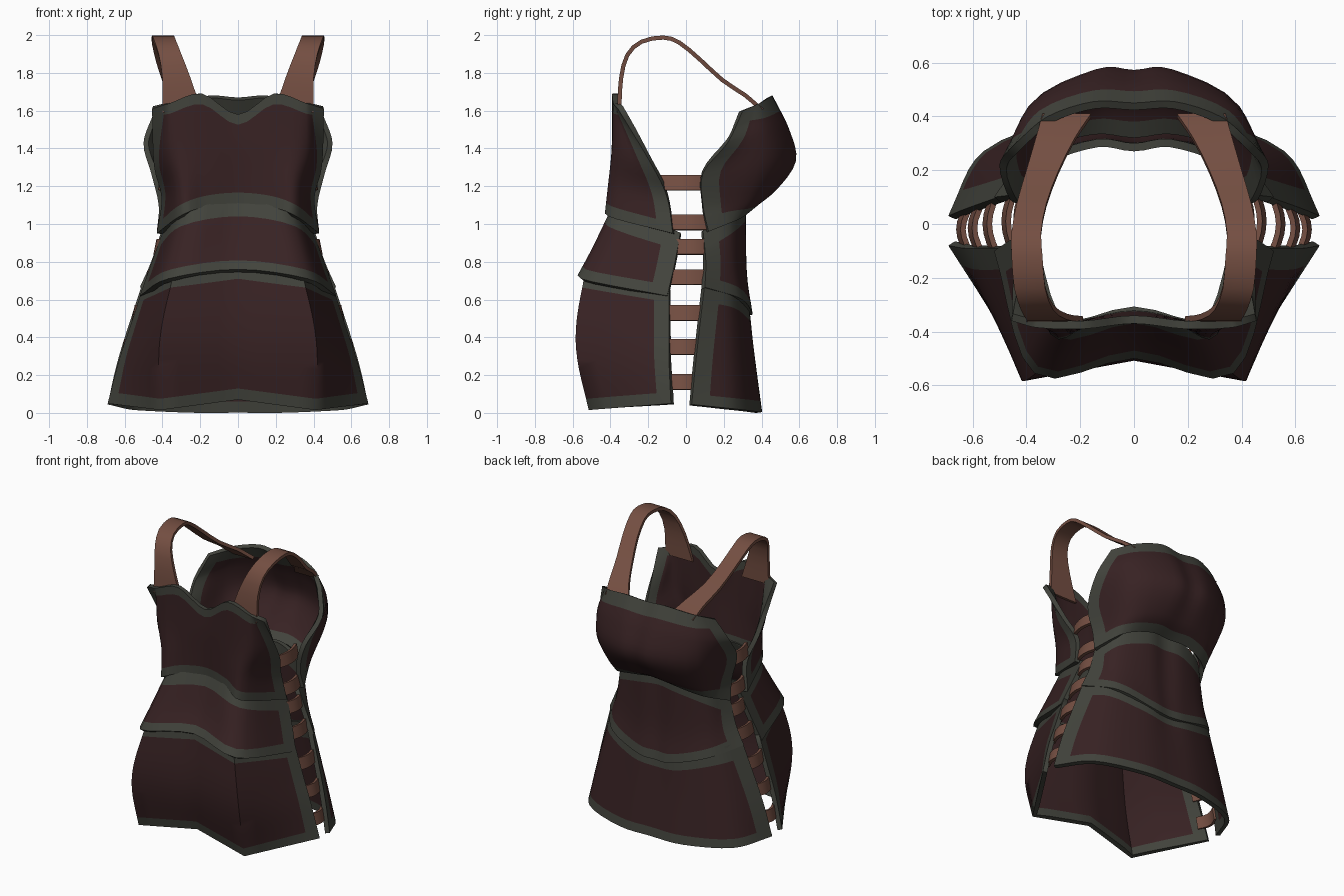
import bpy, bmesh, math
from mathutils import Vector

if "Cube" in bpy.data.objects:
    bpy.data.objects.remove(bpy.data.objects["Cube"], do_unlink=True)


def material(name, rgb):
    mat = bpy.data.materials.new(name)
    mat.use_nodes = True
    mat.diffuse_color = (*rgb, 1)
    mat.node_tree.nodes["Principled BSDF"].inputs["Base Color"].default_value = (*rgb, 1)
    return mat


LEATHER = material("dark red leather", (0.039, 0.016, 0.017))
TRIM = material("grey green trim", (0.054, 0.056, 0.045))
STRAP = material("brown strap", (0.175, 0.077, 0.054))


def point_on(pts, t, smooth):
    """Point at parameter t of a polyline, or of a smooth curve through it."""
    last = len(pts) - 1
    i = min(int(t), last - 1)
    f = t - i
    a, b = pts[i], pts[i + 1]
    if not smooth:
        return a.lerp(b, f)
    before = pts[i - 1] if i > 0 else a * 2 - b
    after = pts[i + 2] if i + 2 <= last else b * 2 - a
    ta, tb = (b - before) / 2, (after - a) / 2
    return (a * (2 * f**3 - 3 * f**2 + 1) + ta * (f**3 - 2 * f**2 + f)
            + b * (3 * f**2 - 2 * f**3) + tb * (f**3 - f**2))


def sample(pts, first, final, steps, smooth):
    """Sample a curve, with one border step of the given width at each end."""
    last = len(pts) - 1
    start = min(first / (pts[1] - pts[0]).length, 0.8)
    end = last - min(final / (pts[-1] - pts[-2]).length, 0.8)
    stops = [start, *range(1, last), end]
    params = [0.0]
    for a, b in zip(stops, stops[1:]):
        params += [a + (b - a) * k / steps for k in range(steps)]
    params += [end, last]
    return [point_on(pts, t, smooth) for t in params]


def sheet(name, grid, thickness, mats, flip=False, mirror=False):
    """Thick sheet from a grid of points; border faces take the second material."""
    bm = bmesh.new()
    verts = [[bm.verts.new(p) for p in row] for row in grid]
    rows, cols = len(grid) - 1, len(grid[0]) - 1
    for r in range(rows):
        for c in range(cols):
            quad = [verts[r][c], verts[r][c + 1], verts[r + 1][c + 1], verts[r + 1][c]]
            face = bm.faces.new(quad[::-1] if flip else quad)
            if len(mats) > 1 and (r in (0, rows - 1) or c in (0, cols - 1)):
                face.material_index = 1
    mesh = bpy.data.meshes.new(name)
    bm.to_mesh(mesh)
    bm.free()
    for mat in mats:
        mesh.materials.append(mat)
    ob = bpy.data.objects.new(name, mesh)
    bpy.context.collection.objects.link(ob)
    bpy.ops.object.select_all(action="DESELECT")
    bpy.context.view_layer.objects.active = ob
    ob.select_set(True)
    solid = ob.modifiers.new("thickness", "SOLIDIFY")
    solid.thickness = thickness
    solid.offset = -1
    bpy.ops.object.modifier_apply(modifier=solid.name)
    if mirror:
        ob.modifiers.new("other side", "MIRROR")
        bpy.ops.object.modifier_apply(modifier="other side")
    bpy.ops.object.shade_smooth_by_angle(angle=math.radians(75))


def panel(name, half_rows, trims, rounded=True, back=False):
    """Armour panel with side, bottom and top trim; rows run from centre to left."""
    side, bottom, top = trims
    rows = []
    for half in half_rows:
        left = [Vector(p) for p in half]
        right = [Vector((-p.x, p.y, p.z)) for p in left[:0:-1]]
        rows.append(sample(right + left, side, side, 4, rounded))
    columns = [sample(list(col), bottom, top, 4, True) for col in zip(*rows)]
    sheet(name, list(zip(*columns)), 0.03, [LEATHER, TRIM], flip=back)


# Front panels, each listed from its bottom edge up
panel("front_chest_panel", [
    [(0, -.35, 1.11), (.18, -.385, 1.09), (.31, -.41, 1.04), (.43, -.07, .95)],
    [(0, -.36, 1.25), (.18, -.385, 1.25), (.32, -.39, 1.22), (.405, -.1, 1.14)],
    [(0, -.37, 1.42), (.18, -.385, 1.42), (.36, -.375, 1.4), (.445, -.18, 1.31)],
    [(0, -.37, 1.58), (.19, -.39, 1.69), (.36, -.385, 1.64), (.455, -.36, 1.61)],
], (.08, .058, .055))
panel("front_waist_panel", [
    [(0, -.5, .76), (.37, -.555, .71), (.52, -.1, .62)],
    [(0, -.42, .9), (.33, -.48, .86), (.46, -.06, .79)],
    [(0, -.335, 1.14), (.28, -.37, 1.08), (.4, -.03, .955)],
], (.088, .06, .1))
panel("front_skirt_panel", [
    [(0, -.45, .07), (.41, -.515, .015), (.69, -.08, .05)],
    [(0, -.5, .3), (.42, -.575, .28), (.63, -.09, .28)],
    [(0, -.505, .5), (.4, -.58, .48), (.57, -.09, .46)],
    [(0, -.47, .79), (.34, -.535, .74), (.505, -.09, .66)],
], (.085, .06, .078), rounded=False)

# Back panels
panel("back_chest_panel", [
    [(0, .335, 1.09), (.15, .35, 1.08), (.33, .29, 1.03), (.43, .12, .96)],
    [(0, .46, 1.17), (.15, .465, 1.17), (.35, .36, 1.13), (.42, .09, 1.1)],
    [(0, .57, 1.33), (.14, .572, 1.33), (.39, .43, 1.31), (.46, .09, 1.27)],
    [(0, .535, 1.5), (.15, .54, 1.5), (.38, .435, 1.48), (.5, .22, 1.43)],
    [(0, .45, 1.67), (.15, .455, 1.68), (.32, .4, 1.645), (.44, .3, 1.6)],
], (.092, .07, .09), back=True)
panel("back_waist_panel", [
    [(0, .345, .52), (.13, .35, .53), (.37, .29, .605), (.52, .1, .665)],
    [(0, .31, .75), (.14, .32, .75), (.35, .26, .78), (.46, .105, .8)],
    [(0, .3, 1.13), (.14, .315, 1.12), (.33, .245, 1.06), (.405, .09, .965)],
], (.09, .065, .1), back=True)
panel("back_skirt_panel", [
    [(0, .4, .005), (.25, .39, .005), (.56, .27, .02), (.69, .03, .045)],
    [(0, .36, .3), (.22, .355, .3), (.49, .26, .3), (.63, .055, .3)],
    [(0, .32, .57), (.16, .33, .59), (.39, .25, .66), (.505, .1, .69)],
], (.1, .06, .105), back=True)

# Shoulder straps: inner x, outer x, y, z from the front over to the back
strap_path = [
    (.19, .4, -.365, 1.59), (.25, .4, -.355, 1.77), (.3, .42, -.32, 1.9),
    (.33, .445, -.24, 1.975), (.34, .455, -.12, 1.998), (.345, .455, -.03, 1.97),
    (.325, .435, .08, 1.88), (.28, .4, .2, 1.77), (.22, .365, .32, 1.69),
    (.16, .34, .41, 1.61),
]
edges = [sample([Vector((p[side], p[2], p[3])) for p in strap_path], 0.04, 0.04, 2, True)
         for side in (0, 1)]
sheet("shoulder_straps", list(zip(*edges)), 0.022, [STRAP], mirror=True)

# Side laces: x, front y, back y, z
laces = [
    (.387, -.14, .11, 1.22), (.392, -.1, .13, 1.01), (.41, -.07, .13, .88),
    (.455, -.11, .13, .72), (.525, -.11, .11, .53), (.58, -.11, .08, .35),
    (.623, -.11, .07, .165),
]
for number, (x, front, back, z) in enumerate(laces, 1):
    grid = []
    for height in (-0.04, 0.04):
        grid.append([Vector((x - height * 0.2 + 0.03 * math.sin(math.pi * k / 6),
                             front + (back - front) * k / 6, z + height))
                     for k in range(7)])
    sheet(f"side_lace_{number}", grid, 0.02, [STRAP], mirror=True)
